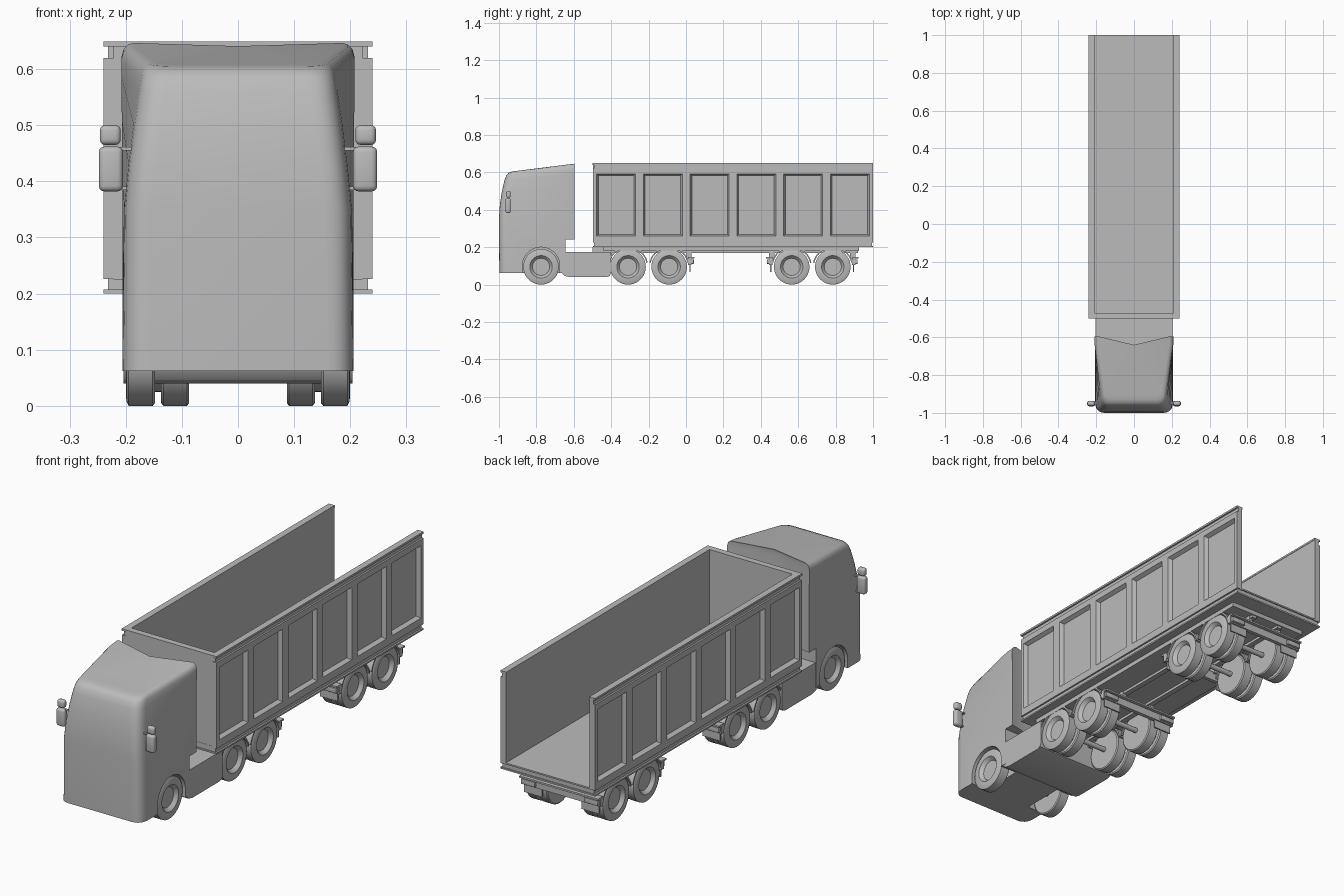
import bpy, bmesh, math
from mathutils import Vector, Matrix

cube = bpy.data.objects.get("Cube")
if cube:
    bpy.data.objects.remove(cube)

grey = bpy.data.materials.new("plain_grey")
grey.use_nodes = True
grey.diffuse_color = (0.5, 0.5, 0.5, 1)
grey.node_tree.nodes["Principled BSDF"].inputs["Base Color"].default_value = (0.5, 0.5, 0.5, 1)


def finish(name, bm, smooth=None):
    bmesh.ops.recalc_face_normals(bm, faces=bm.faces)
    mesh = bpy.data.meshes.new(name)
    bm.to_mesh(mesh)
    bm.free()
    mesh.materials.append(grey)
    ob = bpy.data.objects.new(name, mesh)
    bpy.context.collection.objects.link(ob)
    if smooth:
        smooth_object(ob, smooth)
    return ob


def activate(ob):
    bpy.ops.object.select_all(action='DESELECT')
    ob.select_set(True)
    bpy.context.view_layer.objects.active = ob


def smooth_object(ob, degrees):
    activate(ob)
    bpy.ops.object.shade_smooth_by_angle(angle=math.radians(degrees))


def box(name, x, y, z, bevel=0.0, segments=3):
    """Box from (low, high) spans."""
    bm = bmesh.new()
    bmesh.ops.create_cube(bm, size=1)
    for v in bm.verts:
        v.co = Vector([(s[0] + s[1]) / 2 + c * (s[1] - s[0]) for s, c in zip((x, y, z), v.co)])
    if bevel:
        bmesh.ops.bevel(bm, geom=bm.edges[:], offset=bevel, segments=segments, affect='EDGES', profile=0.5)
    return finish(name, bm, 40 if bevel else None)


def pair(name, x, y, z, bevel=0.0):
    box(name + "_left", x, y, z, bevel)
    box(name + "_right", (-x[1], -x[0]), y, z, bevel)


def prism(name, x, outline, smooth=None):
    """Extrude a (y, z) outline across x."""
    bm = bmesh.new()
    face = bm.faces.new([bm.verts.new((x[0], y, z)) for y, z in outline])
    out = bmesh.ops.extrude_face_region(bm, geom=[face])
    moved = [g for g in out["geom"] if isinstance(g, bmesh.types.BMVert)]
    bmesh.ops.translate(bm, verts=moved, vec=(x[1] - x[0], 0, 0))
    return finish(name, bm, smooth)


def arc(y, z, r, start, end, n):
    angles = [math.radians(start + (end - start) * i / n) for i in range(n + 1)]
    return [(y + r * math.cos(a), z + r * math.sin(a)) for a in angles]


def cut(ob, cutter):
    mod = ob.modifiers.new("cut", 'BOOLEAN')
    mod.operation, mod.solver, mod.object = 'DIFFERENCE', 'EXACT', cutter
    activate(ob)
    bpy.ops.object.modifier_apply(modifier=mod.name)
    bpy.data.objects.remove(cutter)


def rod(name, a, b, r):
    a, b = Vector(a), Vector(b)
    bm = bmesh.new()
    turn = (b - a).to_track_quat('Z', 'Y').to_matrix().to_4x4()
    bmesh.ops.create_cone(bm, cap_ends=True, segments=12, radius1=r, radius2=r, depth=(b - a).length,
                          matrix=Matrix.Translation((a + b) / 2) @ turn)
    finish(name, bm, 40)


# Cab: stacked plan sections with rounded front corners and swept-back side fairings
def cab_ring(z, front, half_front, half_back, lift):
    side = [(half_back, -0.595), (half_back, -0.64)]
    p0 = Vector((half_front + 0.003, front + 0.05))
    p1, p2 = Vector((half_front, front)), Vector((half_front - 0.045, front + 0.0))
    for i in range(7):
        t = i / 6
        side.append(tuple(p0 * (1 - t) ** 2 + p1 * 2 * t * (1 - t) + p2 * t * t))
    ring = [(0, -0.64)] + side + [(0, front)] + [(-x, y) for x, y in reversed(side)]
    return [(x, y, z + lift * (y - front) / (-0.6 - front)) for x, y in ring]


sections = [(0.062, -0.998, 0.203, 0.206, 0), (0.35, -1.0, 0.2, 0.206, 0),
            (0.43, -0.995, 0.192, 0.206, 0), (0.5, -0.984, 0.183, 0.207, 0.01),
            (0.56, -0.97, 0.174, 0.208, 0.03), (0.585, -0.96, 0.169, 0.208, 0.035),
            (0.598, -0.948, 0.164, 0.204, 0.037), (0.605, -0.93, 0.157, 0.196, 0.038),
            (0.608, -0.905, 0.147, 0.187, 0.038)]
bm = bmesh.new()
rings = [[bm.verts.new(p) for p in cab_ring(*s)] for s in sections]
for low, high in zip(rings, rings[1:]):
    for i in range(len(low)):
        j = (i + 1) % len(low)
        bm.faces.new((low[i], low[j], high[j], high[i]))
caps = [bm.faces.new(rings[0]), bm.faces.new(rings[-1])]
bmesh.ops.triangulate(bm, faces=caps, ngon_method='EAR_CLIP')
cab = finish("cab", bm)
cut(cab, box("step_cutter", (-0.3, 0.3), (-0.645, -0.5), (0, 0.24)))
arch = arc(-0.775, 0.1, 0.1, 0, 180, 24) + [(-0.875, 0), (-0.675, 0)]
for x in ((0.12, 0.3), (-0.3, -0.12)):
    cut(cab, prism("arch_cutter", x, arch))
smooth_object(cab, 32)

# Chassis skirt behind the front wheels
outline = [(-0.675, 0.175), (-0.675, 0.1), (-0.664, 0.062), (-0.648, 0.046), (-0.62, 0.04),
           (-0.425, 0.04), (-0.408, 0.046), (-0.402, 0.06), (-0.402, 0.175)]
prism("chassis_skirt", (-0.204, 0.204), outline, 30)

# Mirrors on both sides
pair("upper_mirror", (0.209, 0.246), (-0.962, -0.937), (0.465, 0.5), 0.009)
pair("lower_mirror", (0.205, 0.248), (-0.965, -0.937), (0.382, 0.462), 0.01)
for z in (0.388, 0.458):
    pair("mirror_arm", (0.185, 0.22), (-0.953, -0.943), (z - 0.003, z + 0.003))


# Wheels: a revolved profile of (x, radius)
def wheel(name, y, side, profile):
    bm = bmesh.new()
    verts = [bm.verts.new((side * x, y, 0.095 + r)) for x, r in profile]
    edges = [bm.edges.new(p) for p in zip(verts, verts[1:])]
    bmesh.ops.spin(bm, geom=verts + edges, cent=(0, y, 0.095), axis=(1, 0, 0),
                   angle=math.tau, steps=40, use_merge=True)
    bmesh.ops.remove_doubles(bm, verts=bm.verts, dist=0.0001)
    finish(name, bm, 35)


hub = [(0.199, 0.087), (0.2, 0.06), (0.196, 0.056), (0.184, 0.046), (0.184, 0)]
single = [(0.148, 0), (0.148, 0.09), (0.152, 0.095), (0.195, 0.095)] + hub
dual = [(0.087, 0), (0.087, 0.09), (0.091, 0.095), (0.133, 0.095), (0.137, 0.09), (0.137, 0.07),
        (0.149, 0.07), (0.149, 0.09), (0.153, 0.095), (0.195, 0.095)] + hub
rear_axles = (-0.31, -0.09, 0.565, 0.785)
for side in (1, -1):
    wheel("front_wheel", -0.775, side, single)
    for y in rear_axles:
        wheel("rear_wheel", y, side, dual)
        band = arc(y, 0.095, 0.108, 12, 168, 20) + arc(y, 0.095, 0.101, 168, 12, 20)
        prism("fender", (side * 0.087, side * 0.2), band, 30)
for y in rear_axles + (-0.775,):
    rod("axle", (-0.15, y, 0.095), (0.15, y, 0.095), 0.012)

# Frame rails and cross plate under the body
pair("frame_rail", (0.06, 0.085), (-0.5, 0.92), (0.168, 0.2))
box("subframe", (-0.2, 0.2), (-0.44, 0.925), (0.18, 0.202))

# Light bars and mudflaps at the ends of each axle group
for y, d in ((-0.405, -1), (0.012, 1), (0.462, -1), (0.887, 1)):
    def span(a, b):
        return tuple(sorted((y + d * a, y + d * b)))
    box("light_bar", (-0.2, 0.2), span(0, 0.018), (0.105, 0.145))
    box("light_bar_ledge", (-0.2, 0.2), span(0, 0.034), (0.139, 0.147))
    pair("lamp", (0.125, 0.195), span(0.016, 0.03), (0.111, 0.134), 0.002)
    pair("mudflap", (0.1, 0.19), span(0.006, 0.012), (0.068, 0.11))
    pair("bar_bracket", (0.07, 0.09), span(-0.01, 0.018), (0.14, 0.185))

# Tipper floor with projecting lips
box("floor", (-0.232, 0.232), (-0.493, 0.995), (0.207, 0.231))
for z in ((0.2, 0.207), (0.226, 0.233)):
    box("floor_lip", (-0.24, 0.24), (-0.497, 1.0), z)

# Tipper side walls with six recessed panels each
for side in (1, -1):
    ys = [-0.497]
    for i in range(6):
        ys += [-0.478 + 0.25 * i, -0.27 + 0.25 * i]
    ys.append(1.0)
    zs = (0.233, 0.26, 0.592, 0.62)
    bm = bmesh.new()
    grid = [[bm.verts.new((side * 0.24, y, z)) for z in zs] for y in ys]
    panels = []
    for i in range(len(ys) - 1):
        for j in range(3):
            f = bm.faces.new((grid[i][j], grid[i + 1][j], grid[i + 1][j + 1], grid[i][j + 1]))
            if i % 2 and j == 1:
                panels.append(f)
    rim = [e for e in bm.edges if e.is_boundary]
    out = bmesh.ops.extrude_edge_only(bm, edges=rim)
    moved = [g for g in out["geom"] if isinstance(g, bmesh.types.BMVert)]
    bmesh.ops.translate(bm, verts=moved, vec=(-side * 0.02, 0, 0))
    bmesh.ops.recalc_face_normals(bm, faces=bm.faces)
    bmesh.ops.inset_individual(bm, faces=panels, thickness=0.013, depth=-0.018)
    finish("side_panels", bm)
pair("inner_wall", (0.212, 0.221), (-0.495, 1.0), (0.225, 0.645))

# Front wall and rim around the top
box("front_wall", (-0.222, 0.222), (-0.496, -0.472), (0.225, 0.64))
pair("rim_step", (0.214, 0.232), (-0.493, 1.0), (0.62, 0.642))
pair("top_rim", (0.21, 0.24), (-0.499, 1.0), (0.64, 0.649))
box("front_rim", (-0.24, 0.24), (-0.499, -0.47), (0.64, 0.649))
